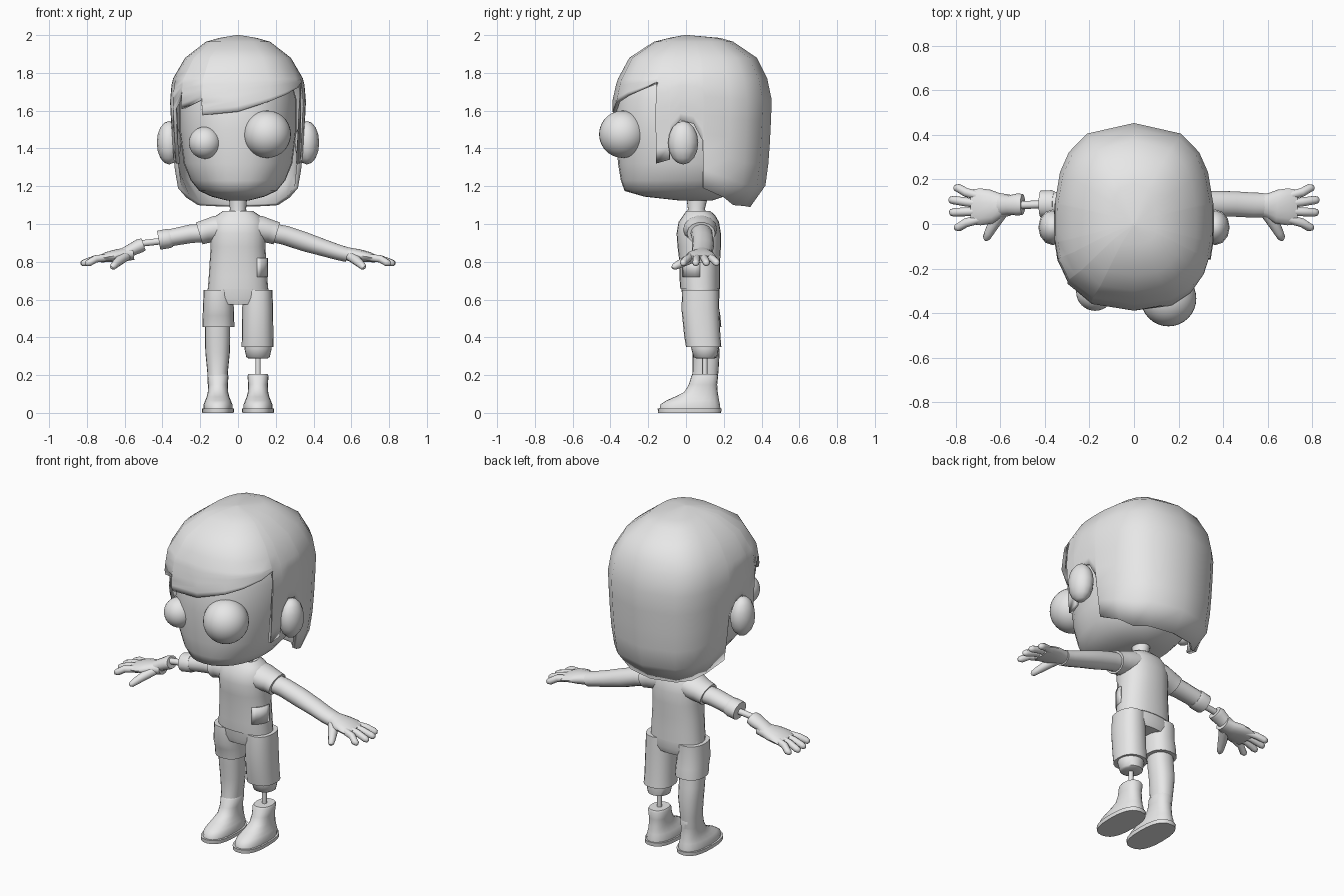
import bpy, bmesh, math
from mathutils import Vector

if "Cube" in bpy.data.objects:
    bpy.data.objects.remove(bpy.data.objects["Cube"])

grey = bpy.data.materials.new("plain_grey")
grey.use_nodes = True
grey.diffuse_color = (0.8, 0.8, 0.8, 1)
grey.node_tree.nodes["Principled BSDF"].inputs["Base Color"].default_value = (0.8, 0.8, 0.8, 1)


def finish(name, bm, angle=50, solid=0):
    """Turn a bmesh into a smooth-shaded object."""
    mesh = bpy.data.meshes.new(name)
    bm.to_mesh(mesh)
    bm.free()
    obj = bpy.data.objects.new(name, mesh)
    bpy.context.collection.objects.link(obj)
    mesh.materials.append(grey)
    if solid:
        mod = obj.modifiers.new("thickness", 'SOLIDIFY')
        mod.thickness = solid
        mod.offset = -1
    bpy.ops.object.select_all(action='DESELECT')
    obj.select_set(True)
    bpy.context.view_layer.objects.active = obj
    bpy.ops.object.shade_smooth_by_angle(angle=math.radians(angle))
    return obj


def oval(angle, power):
    """Point on a unit superellipse; angle 0 is the front, 90 the left."""
    s, c = math.sin(angle), math.cos(angle)
    return (math.copysign(abs(s) ** (2 / power), s),
            -math.copysign(abs(c) ** (2 / power), c))


def skin(bm, rings, closed=True):
    """Bridge successive rings of vertices with quads."""
    n = len(rings[0])
    for low, high in zip(rings, rings[1:]):
        for i in range(n if closed else n - 1):
            j = (i + 1) % n
            bm.faces.new((low[i], low[j], high[j], high[i]))


def stack(name, rows, cx=0, power=2.3, sides=20, angle=50):
    """Upright form from rows of height, half width, front y, back y."""
    bm = bmesh.new()
    rings = []
    for z, w, front, back in rows:
        ring = []
        for i in range(sides):
            u, v = oval(math.tau * i / sides, power)
            ring.append(bm.verts.new((cx + w * u, (front + back) / 2 + v * (back - front) / 2, z)))
        rings.append(ring)
    skin(bm, rings)
    bm.faces.new(rings[0][::-1])
    bm.faces.new(rings[-1])
    return finish(name, bm, angle)


def tube(name, rows, side=1, sides=14, angle=50):
    """Limb from rows of x, y, z, depth radius, height radius."""
    bm = bmesh.new()
    pts = [Vector((r[0] * side, r[1], r[2])) for r in rows]
    rings = []
    for k, (p, r) in enumerate(zip(pts, rows)):
        t = (pts[min(k + 1, len(pts) - 1)] - pts[max(k - 1, 0)]).normalized()
        across = t.cross(Vector((0, 0, 1))).normalized()
        up = across.cross(t)
        rings.append([bm.verts.new(p + across * r[3] * math.cos(a) + up * r[4] * math.sin(a))
                      for a in (math.tau * i / sides for i in range(sides))])
    skin(bm, rings)
    bm.faces.new(rings[0][::-1])
    bm.faces.new(rings[-1])
    bmesh.ops.recalc_face_normals(bm, faces=bm.faces)
    return finish(name, bm, angle)


def ball(name, centre, radii, u=24, v=16):
    bm = bmesh.new()
    bmesh.ops.create_uvsphere(bm, u_segments=u, v_segments=v, radius=1)
    bmesh.ops.scale(bm, vec=radii, verts=bm.verts)
    bmesh.ops.translate(bm, vec=centre, verts=bm.verts)
    return finish(name, bm)


# Head, neck, eyes and ears
stack("head", [(1.125, .06, -.04, .14), (1.145, .14, -.22, .2), (1.175, .205, -.325, .26),
               (1.23, .25, -.345, .31), (1.32, .287, -.36, .36), (1.5, .31, -.372, .4),
               (1.66, .31, -.365, .4), (1.76, .28, -.325, .36), (1.88, .18, -.22, .25)],
      power=2.2, sides=32, angle=60)
stack("neck", [(1.02, .055, 0, .12), (1.08, .043, .01, .1), (1.16, .05, 0, .12)], power=2)
ball("left_eye", (.155, -.335, 1.475), (.125, .125, .125), 32, 20)
ball("right_eye", (-.175, -.305, 1.43), (.085, .085, .085), 32, 20)
for side, label in ((1, "left"), (-1, "right")):
    ball(label + "_ear", (.365 * side, -.015, 1.43), (.065, .08, .115), 12, 8)

# Hair: each column has an angle and the height of its lower edge
profile = [(1.09, .25, .36, .34), (1.13, .29, .37, .385), (1.2, .325, .375, .42),
           (1.35, .345, .385, .44), (1.65, .36, .39, .455), (1.76, .35, .365, .435),
           (1.88, .28, .3, .375), (1.965, .17, .17, .25), (1.985, .1, .09, .18),
           (2.0, .01, .01, .01)]


def hair_point(angle, z):
    for a, b in zip(profile, profile[1:]):
        if z <= b[0] + 1e-6:
            t = (z - a[0]) / (b[0] - a[0])
            w, front, back = (p + (q - p) * t for p, q in zip(a[1:], b[1:]))
            break
    u, v = oval(math.radians(angle), 2.6)
    return (w * u, v * (front if v < 0 else back), z)


side_edge = [(71.5, 1.32), (81.5, 1.34), (82.3, 1.48), (88, 1.55), (92.5, 1.53),
             (97, 1.44), (98, 1.19), (115, 1.14), (130, 1.1), (150, 1.095)]
fringe = [(-71, 1.6), (-52.5, 1.69), (-52, 1.61), (-26.5, 1.655), (-26, 1.575), (0, 1.595),
          (22, 1.65), (40, 1.685), (59, 1.72), (71, 1.75)]
columns = [(-a, z) for a, z in reversed(side_edge)] + fringe + side_edge + [(180, 1.09)]
bm = bmesh.new()
rows = []
for k in range(7):
    rows.append([bm.verts.new(hair_point(a, z + (1.77 - z) * k / 6)) for a, z in columns])
for z in (1.82, 1.88, 1.925, 1.965, 1.985, 2.0):
    rows.append([bm.verts.new(hair_point(a, z)) for a, low in columns])
skin(bm, rows)
bm.faces.new(rows[-1])
finish("hair", bm, 60, solid=.02)

# Shirt with side patch
stack("shirt", [(.655, .16, -.03, .18), (.72, .155, -.035, .18), (.8, .15, -.035, .18),
                (.88, .145, -.045, .185), (.95, .148, -.05, .185), (1.01, .14, -.04, .175),
                (1.045, .115, -.015, .155), (1.068, .08, .0, .13), (1.05, .055, .01, .11)],
      sides=24, angle=60)
bm = bmesh.new()
rows = []
for z in (.72, .82):
    rows.append([])
    for i in range(6):
        u, v = oval(math.radians(38 + i * 10.5), 2.3)
        rows[-1].append(bm.verts.new((.158 * u, .0725 + .113 * v, z)))
skin(bm, rows, closed=False)
finish("shirt_patch", bm, solid=.008)

# Sleeves
for side, label in ((1, "left"), (-1, "right")):
    tube(label + "_sleeve", [(.05, .075, .985, .09, .07), (.12, .075, .972, .09, .072),
                             (.165, .08, .962, .078, .064), (.205, .08, .95, .075, .062)], side)

# Whole left arm; short right arm with cuff and rod
tube("left_arm", [(.15, .08, .96, .06, .05), (.25, .085, .94, .056, .052),
                  (.35, .09, .907, .058, .052), (.45, .09, .875, .057, .046),
                  (.53, .085, .85, .056, .042), (.58, .085, .837, .055, .04)])
tube("right_arm", [(.15, .08, .955, .06, .05), (.25, .085, .948, .056, .05),
                   (.37, .09, .925, .055, .046)], -1)
tube("right_arm_cuff", [(.355, .09, .927, .056, .05), (.37, .09, .923, .062, .053),
                        (.42, .09, .914, .06, .052)], -1, angle=35)
tube("right_arm_rod", [(.4, .088, .91, .018, .018), (.53, .085, .895, .018, .018)], -1, 10)
tube("right_wrist", [(.5, .088, .892, .046, .034), (.52, .088, .885, .05, .038),
                     (.56, .085, .865, .044, .034), (.6, .085, .84, .05, .036)], -1)

# Hands with four fingers and a thumb each
for side, label in ((1, "left"), (-1, "right")):
    tube(label + "_palm", [(.555, .085, .845, .047, .036), (.6, .083, .838, .056, .036),
                           (.64, .078, .833, .076, .034), (.69, .077, .826, .083, .028),
                           (.73, .077, .815, .078, .02)], side)
    fingers = [(.122, .162, .81), (.09, .108, .833), (.058, .052, .83), (.026, -.015, .808)]
    for i, (root, tip, end) in enumerate(fingers):
        mid = (root + tip) / 2
        tube(f"{label}_finger_{i + 1}", [(.68, root, .825, .02, .02), (.755, mid, .815, .02, .02),
                                         (end - .02, tip, .795, .019, .019),
                                         (end - .005, tip, .79, .014, .014),
                                         (end, tip, .789, .006, .006)], side, 10)
    tube(label + "_thumb", [(.595, .055, .83, .03, .026), (.63, .0, .805, .026, .025),
                            (.652, -.04, .785, .021, .021), (.663, -.063, .773, .017, .017),
                            (.668, -.073, .768, .007, .007)], side, 10)

# Shorts: seat and two legs of different length
stack("shorts_seat", [(.575, .14, -.01, .165), (.61, .17, -.02, .178), (.67, .158, -.025, .176)])
for side, hem, label in ((1, .35, "left"), (-1, .455, "right")):
    stack(f"shorts_{label}_leg", [(hem, .085, 0, .187), (hem + .06, .083, -.01, .182),
                                  (.55, .082, -.024, .176), (.65, .078, -.02, .174)], .104 * side)

# Right leg, left stump and rod
stack("right_leg", [(.15, .052, .025, .165), (.22, .055, .035, .172), (.32, .065, .035, .178),
                    (.4, .067, .025, .17), (.5, .066, .02, .16)], -.108)
stack("left_stump", [(.288, .05, .055, .15), (.295, .062, .04, .165), (.34, .072, .028, .172),
                     (.4, .07, .02, .165)], .106, power=2)
stack("left_leg_rod", [(.19, .014, .086, .114), (.3, .014, .086, .114)], .106, power=2, sides=10)

# Boots and soles
for side, label in ((1, "left"), (-1, "right")):
    stack(label + "_boot", [(.02, .076, -.14, .182), (.045, .076, -.135, .18),
                            (.065, .068, -.105, .175), (.085, .06, -.06, .172),
                            (.11, .054, -.01, .168), (.15, .052, .015, .165),
                            (.195, .056, .028, .17), (.205, .05, .035, .165)], .106 * side)
    stack(label + "_sole", [(0, .083, -.148, .186), (.022, .085, -.15, .188)],
          .106 * side, power=2.5, sides=24, angle=35)
